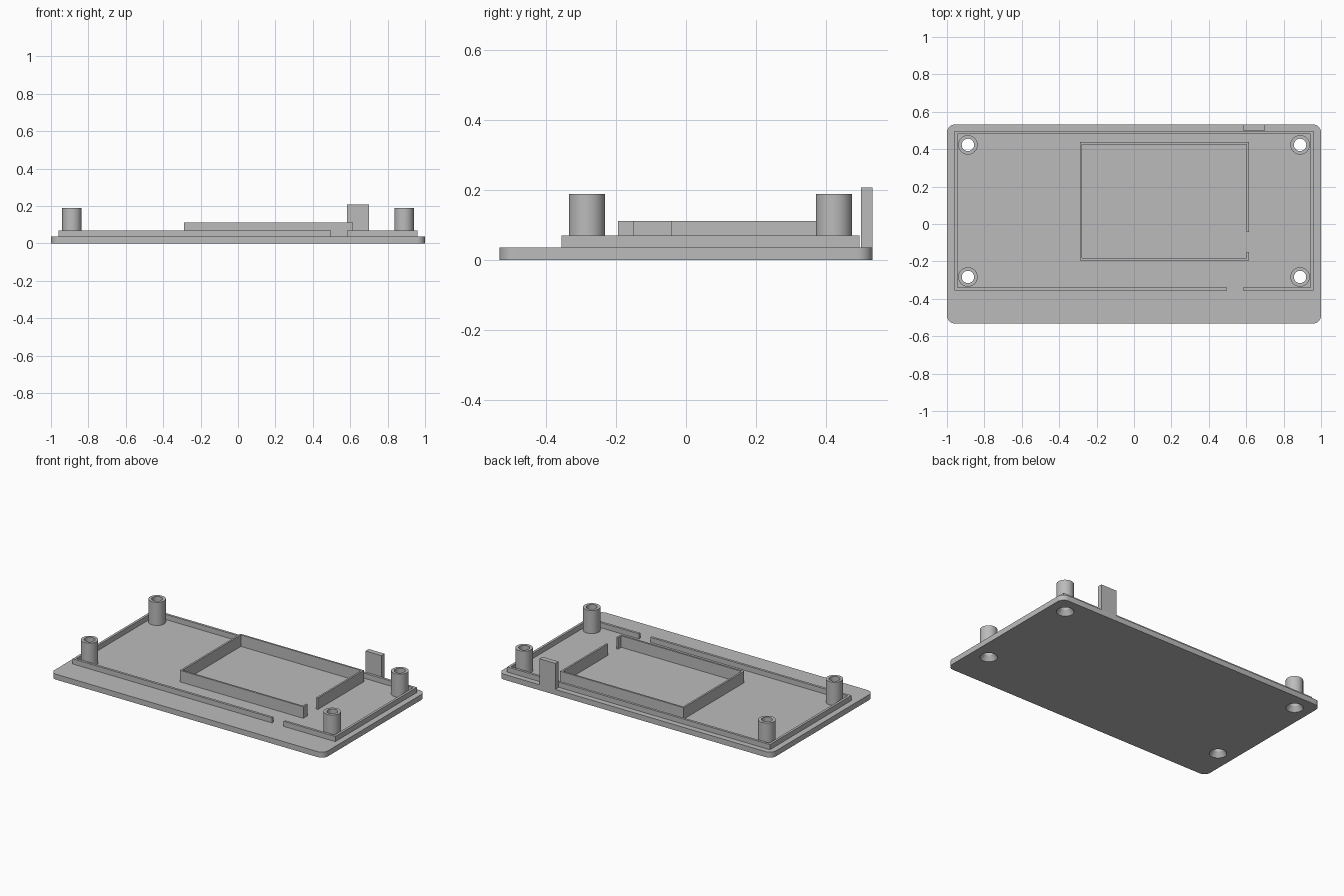
import bpy, bmesh, math

cube = bpy.data.objects.get("Cube")
if cube:
    bpy.data.objects.remove(cube, do_unlink=True)

grey = bpy.data.materials.new("plain_grey")
grey.use_nodes = True
grey.diffuse_color = (0.5, 0.5, 0.5, 1)
grey.node_tree.nodes["Principled BSDF"].inputs["Base Color"].default_value = (0.5, 0.5, 0.5, 1)

HALF_X, HALF_Y, PLATE_TOP = 1.0, 0.533, 0.036
POST_R, HOLE_R, POST_TOP = 0.052, 0.033, 0.189
POSTS = [(x, y) for x in (-0.888, 0.888) for y in (-0.283, 0.423)]


def finish(name, bm):
    """Turn a bmesh into a named grey object."""
    bmesh.ops.recalc_face_normals(bm, faces=bm.faces)
    mesh = bpy.data.meshes.new(name)
    bm.to_mesh(mesh)
    bm.free()
    mesh.materials.append(grey)
    obj = bpy.data.objects.new(name, mesh)
    bpy.context.collection.objects.link(obj)
    return obj


def smooth(obj):
    bpy.ops.object.select_all(action="DESELECT")
    obj.select_set(True)
    bpy.context.view_layer.objects.active = obj
    bpy.ops.object.shade_smooth_by_angle(angle=math.radians(35))


def box(bm, x0, x1, y0, y1, z0, z1):
    verts = bmesh.ops.create_cube(bm, size=1)["verts"]
    for v in verts:
        v.co.x = x1 if v.co.x > 0 else x0
        v.co.y = y1 if v.co.y > 0 else y0
        v.co.z = z1 if v.co.z > 0 else z0


def revolve(bm, profile, cx, cy, closed, steps=48):
    """Spin an (r, z) profile about a vertical axis at (cx, cy)."""
    rings = []
    for i in range(steps):
        a = math.tau * i / steps
        rings.append([bm.verts.new((cx + r * math.cos(a), cy + r * math.sin(a), z))
                      for r, z in profile])
    n = len(profile)
    for i, ring in enumerate(rings):
        nxt = rings[(i + 1) % steps]
        for j in range(n if closed else n - 1):
            k = (j + 1) % n
            bm.faces.new((ring[j], nxt[j], nxt[k], ring[k]))
    if not closed:
        bm.faces.new([ring[0] for ring in rings])
        bm.faces.new([ring[-1] for ring in rings])


def wall(name, path, thick, z0, z1):
    """Thin wall following an open rectangular path, thickened inwards."""
    xs, ys = [p[0] for p in path], [p[1] for p in path]
    bm = bmesh.new()
    sections = []
    for x, y in path:
        ix = min(max(x, min(xs) + thick), max(xs) - thick)
        iy = min(max(y, min(ys) + thick), max(ys) - thick)
        sections.append([bm.verts.new(c) for c in
                         ((x, y, z0), (ix, iy, z0), (ix, iy, z1), (x, y, z1))])
    for a, b in zip(sections, sections[1:]):
        for j in range(4):
            k = (j + 1) % 4
            bm.faces.new((a[j], b[j], b[k], a[k]))
    bm.faces.new(sections[0])
    bm.faces.new(sections[-1])
    return finish(name, bm)


# Base plate with rounded corners
bm = bmesh.new()
box(bm, -HALF_X, HALF_X, -HALF_Y, HALF_Y, 0, PLATE_TOP)
upright = [e for e in bm.edges if abs(e.verts[0].co.z - e.verts[1].co.z) > 0.01]
bmesh.ops.bevel(bm, geom=upright, offset=0.045, segments=8, profile=0.5, affect="EDGES")
plate = finish("base_plate", bm)

# Countersunk screw holes through the plate
bm = bmesh.new()
for x, y in POSTS:
    revolve(bm, [(POST_R, -0.01), (POST_R, 0.004), (HOLE_R, 0.032), (HOLE_R, 0.05)], x, y, False)
cutter = finish("screw_hole_cutter", bm)
cutter.hide_render = True
cut = plate.modifiers.new("screw_holes", "BOOLEAN")
cut.operation, cut.solver, cut.object = "DIFFERENCE", "EXACT", cutter
smooth(plate)
bpy.context.view_layer.objects.active = plate
bpy.ops.object.modifier_apply(modifier=cut.name)
bpy.data.objects.remove(cutter, do_unlink=True)

# Hollow screw posts
for i, (x, y) in enumerate(POSTS):
    bm = bmesh.new()
    revolve(bm, [(HOLE_R, PLATE_TOP), (POST_R, PLATE_TOP), (POST_R, POST_TOP), (HOLE_R, POST_TOP)],
            x, y, True)
    smooth(finish(f"screw_post_{i + 1}", bm))

# Locating lip, open at the front
wall("locating_lip", [(0.583, -0.356), (0.961, -0.356), (0.961, 0.496),
                      (-0.961, 0.496), (-0.961, -0.356), (0.498, -0.356)],
     0.016, PLATE_TOP, 0.07)

# Inner compartment wall, open on its left side
wall("compartment_wall", [(0.614, -0.043), (0.614, 0.438), (-0.289, 0.438),
                          (-0.289, -0.195), (0.614, -0.195), (0.614, -0.149)],
     0.012, PLATE_TOP, 0.112)

# Upright tab at the back edge
bm = bmesh.new()
box(bm, 0.583, 0.70, 0.50, HALF_Y, PLATE_TOP, 0.208)
finish("back_tab", bm)
